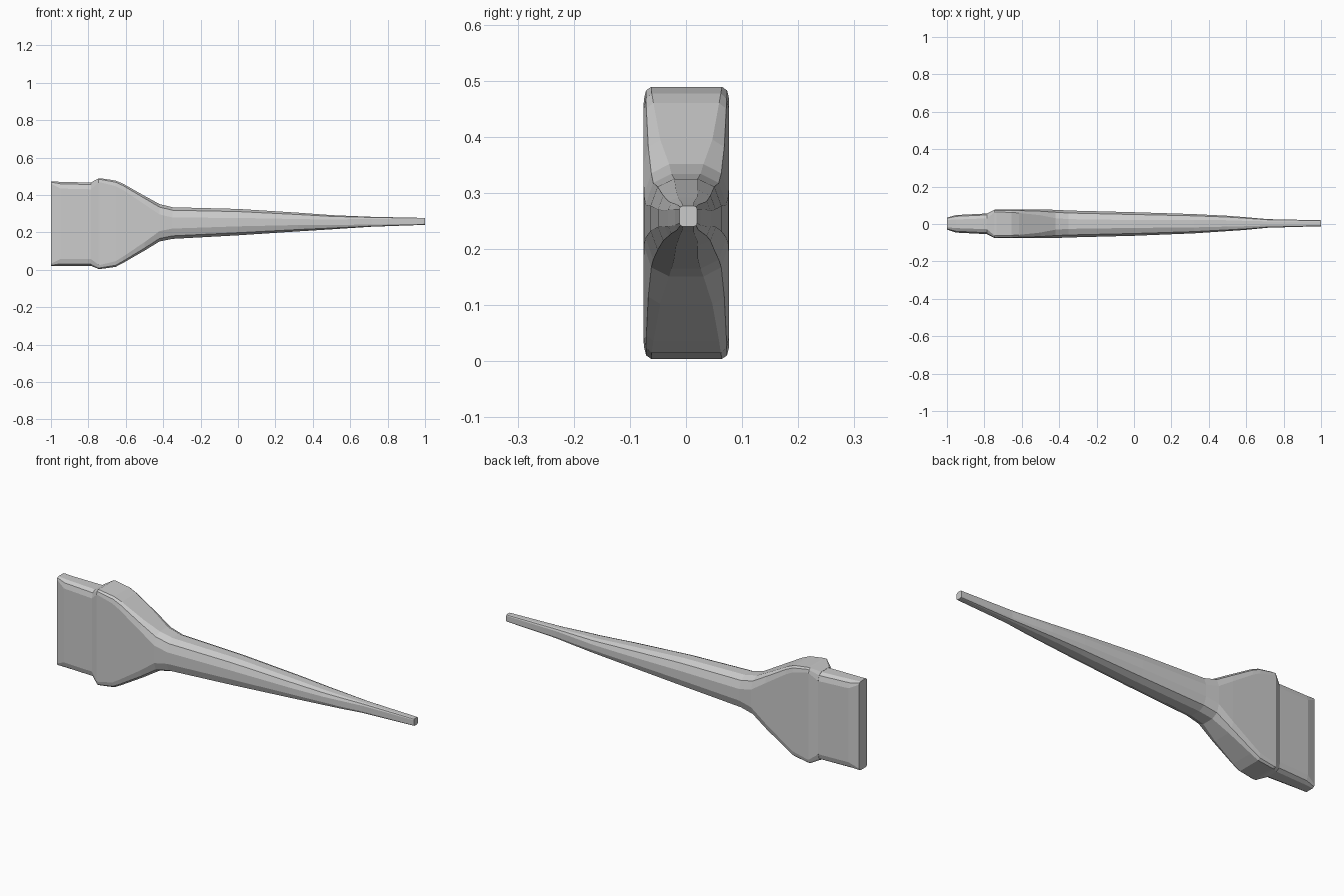
import bpy, bmesh, math


def ring(x, y0, y1, z0, z1, ry, rz):
    """Rounded-rectangle cross-section at x: three points per corner."""
    pts = []
    corners = [(y1 - ry, z1 - rz, 0), (y0 + ry, z1 - rz, 90),
               (y0 + ry, z0 + rz, 180), (y1 - ry, z0 + rz, 270)]
    for cy, cz, start in corners:
        for k in range(3):
            a = math.radians(start + 45 * k)
            pts.append((x, cy + ry * math.cos(a), cz + rz * math.sin(a)))
    return pts


def loft(name, sections):
    """Skin a run of cross-sections and cap both ends."""
    bm = bmesh.new()
    rings = [[bm.verts.new(p) for p in ring(*s)] for s in sections]
    for a, b in zip(rings, rings[1:]):
        n = len(a)
        for i in range(n):
            j = (i + 1) % n
            bm.faces.new((a[i], a[j], b[j], b[i]))
    bm.faces.new(rings[0])
    bm.faces.new(rings[-1])
    bmesh.ops.recalc_face_normals(bm, faces=bm.faces[:])
    mesh = bpy.data.meshes.new(name)
    bm.to_mesh(mesh)
    bm.free()
    obj = bpy.data.objects.new(name, mesh)
    bpy.context.collection.objects.link(obj)
    return obj


# bristles: flat slab with a bevelled tip and chamfered long edges
loft("bristles", [
    (-1.00, -0.030, 0.034, 0.020, 0.472, 0.012, 0.012),
    (-0.95, -0.046, 0.048, 0.021, 0.470, 0.024, 0.036),
    (-0.79, -0.054, 0.056, 0.021, 0.466, 0.026, 0.036),
    (-0.73, -0.056, 0.058, 0.021, 0.466, 0.026, 0.036),
])

# ferrule: wide band with a sloping lip, gripping the bristles
loft("ferrule", [
    (-0.785, -0.055, 0.057, 0.020, 0.467, 0.026, 0.036),
    (-0.745, -0.075, 0.077, 0.004, 0.489, 0.013, 0.022),
    (-0.735, -0.075, 0.077, 0.004, 0.489, 0.013, 0.022),
    (-0.655, -0.076, 0.077, 0.015, 0.477, 0.015, 0.030),
    (-0.615, -0.076, 0.077, 0.036, 0.460, 0.018, 0.034),
])

# handle: shoulders narrowing into a long tapering grip
loft("handle", [
    (-0.615, -0.076, 0.077, 0.036, 0.460, 0.018, 0.034),
    (-0.500, -0.076, 0.077, 0.102, 0.395, 0.030, 0.045),
    (-0.420, -0.075, 0.076, 0.151, 0.351, 0.045, 0.055),
    (-0.350, -0.072, 0.072, 0.165, 0.334, 0.046, 0.055),
    (0.000, -0.063, 0.063, 0.184, 0.325, 0.042, 0.048),
    (0.320, -0.050, 0.053, 0.205, 0.305, 0.032, 0.034),
    (0.500, -0.038, 0.044, 0.216, 0.292, 0.024, 0.024),
    (0.590, -0.032, 0.037, 0.222, 0.288, 0.020, 0.018),
    (0.715, -0.020, 0.026, 0.230, 0.283, 0.012, 0.012),
    (1.000, -0.012, 0.020, 0.240, 0.277, 0.006, 0.006),
])
